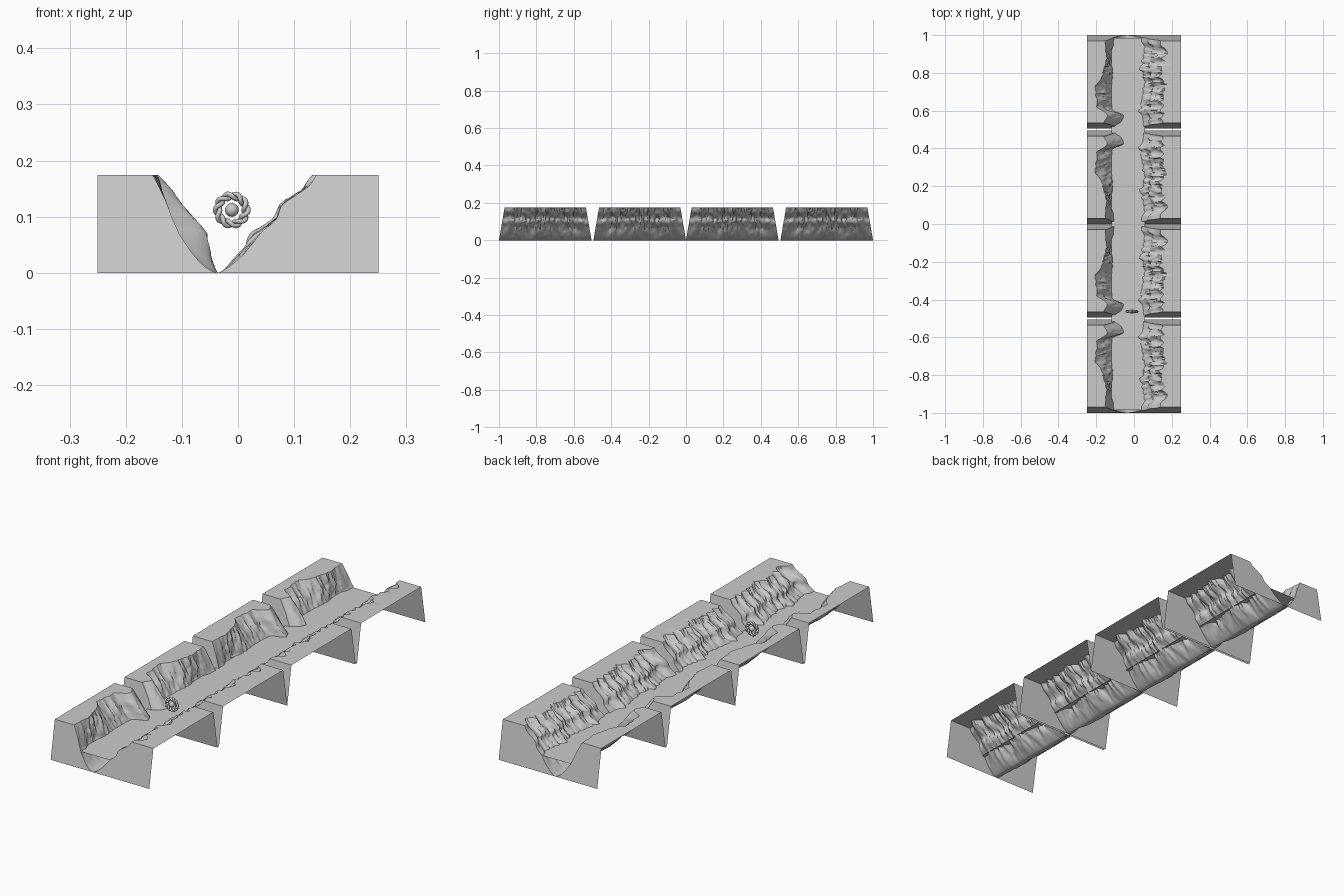
import bpy, bmesh, math
from mathutils import Vector, noise

if "Cube" in bpy.data.objects:
    bpy.data.objects.remove(bpy.data.objects["Cube"])

TOP, WATER, HALF, TAPER = 0.174, 0.07, 0.2475, 0.03
BED_X = -0.035


def sample(points, t):
    """Smooth interpolation through (t, value) pairs."""
    for (a, va), (b, vb) in zip(points, points[1:]):
        if t <= b:
            f = (t - a) / (b - a)
            return va + (vb - va) * f * f * (3 - 2 * f)
    return points[-1][1]


# cliff rim and waterline positions along one canyon section
LEFT_RIM = [(0, -.16), (.1, -.14), (.2, -.195), (.4, -.205), (.6, -.165), (.8, -.145), (1, -.152)]
LEFT_SHORE = [(0, -.1), (.06, -.065), (.12, -.055), (.19, -.115), (.35, -.125), (.6, -.112),
              (.75, -.125), (1, -.105)]
RIGHT_RIM = [(0, .15), (.2, .145), (.4, .17), (.6, .14), (.8, .17), (.92, .155), (1, .14)]
RIGHT_SHORE = [(0, .05), (.2, .03), (.35, .045), (.5, .06), (.65, .035), (.85, .055), (1, .04)]


def rough(x, y, z, octaves):
    return noise.fractal(Vector((x, y, z)), 0.9, 2.0, octaves)


def cross_section(t):
    """Points (x, z) from left edge, over the valley, to the right edge."""
    n = 20
    out = [(-0.25, TOP)]
    lrim, lsh = sample(LEFT_RIM, t), sample(LEFT_SHORE, t)
    rrim, rsh = sample(RIGHT_RIM, t), sample(RIGHT_SHORE, t)
    calm = min(1, 6 * t, 6 * (1 - t)) * 0.75 + 0.25
    lrim += .010 * calm * rough(t * 12, 3, 0, 3)
    rrim += .030 * calm * rough(t * 12, 9, 0, 4)
    out.append(((lrim - 0.25) / 2, TOP))
    # left cliff: vertical flutes
    for i in range(n + 1):
        z = TOP + (WATER - TOP) * i / n
        f = i / n
        d = .013 * calm * math.sin(math.pi * (.1 + .9 * f) * .8) * rough(t * 16, z * 14, 5, 4)
        out.append((lrim + (lsh - lrim) * f ** .9 + d, z))
    # river bed below the water
    for side, shore, power in ((0, lsh, 1.7), (1, rsh, 1.35)):
        m = 10
        for i in range(1, m + 1):
            f = 1 - i / m if side == 0 else i / m
            z = WATER * f ** power
            d = (.012 + .006 * side) * calm * f * rough(t * 16, z * 16, 5 + 8 * side, 4)
            if side == 0:
                d = .013 * calm * f * math.sin(math.pi * .8) * rough(t * 16, z * 14, 5, 4)
            out.append((BED_X + (shore - BED_X) * f + d, z))
    # right cliff: broken ledges
    for i in range(1, n + 1):
        f = i / n
        z = WATER + (TOP - WATER) * f
        d = .018 * calm * (1 - f * .4) * rough(t * 16, z * 16, 13, 4)
        ledge = .010 * math.sin(f * 9 + 2 * rough(t * 6, 2, 2, 2)) * math.sin(math.pi * f)
        zd = .008 * calm * math.sin(math.pi * f) * rough(t * 20, z * 25, 21, 3)
        out.append((rsh + (rrim - rsh) * f + d + ledge, z + zd))
    out += [((rrim + 0.25) / 2, TOP), (0.25, TOP)]
    return out


def make_object(name, bm):
    mesh = bpy.data.meshes.new(name)
    bm.to_mesh(mesh)
    bm.free()
    ob = bpy.data.objects.new(name, mesh)
    bpy.context.collection.objects.link(ob)
    return ob


def smooth(ob, angle):
    bpy.ops.object.select_all(action='DESELECT')
    ob.select_set(True)
    bpy.context.view_layer.objects.active = ob
    bpy.ops.object.shade_smooth_by_angle(angle=math.radians(angle))


def canyon(name, cy, flip):
    bm = bmesh.new()
    rows, steps = [], 96
    for j in range(steps + 1):
        t = j / steps
        s = (2 * t - 1) * (-1 if flip else 1)
        pts = cross_section(t)
        row = [bm.verts.new((x, cy + s * (HALF - TAPER * z / TOP), z)) for x, z in pts]
        # sloping end walls down to the ground
        wall = [bm.verts.new((x, cy + s * HALF, 0)) for x, z in pts] if j in (0, steps) else None
        if j == 0:
            rows.append(wall)
        rows.append(row)
        if j == steps:
            rows.append(wall)
    for a, b in zip(rows, rows[1:]):
        for i in range(len(a) - 1):
            quad = [a[i], a[i + 1], b[i + 1], b[i]]
            bm.faces.new(quad[::-1] if flip else quad)
    smooth(make_object(name, bm), 40)


# four canyon sections, alternately mirrored
for k, cy in enumerate((-.7525, -.2475, .2475, .7525)):
    canyon(f"canyon_section_{k + 1}", cy, k % 2 == 0)

# water surface
bm = bmesh.new()
bm.faces.new([bm.verts.new((x, y, WATER)) for x, y in
              ((-.12, -.985), (.057, -.985), (.057, .985), (-.12, .985))])
make_object("water_surface", bm)

# floating twisted ring made of two strands, with a ball in the middle
CENTRE = Vector((-.011, -.463, .112))
for k in range(2):
    curve = bpy.data.curves.new("ring_strand", 'CURVE')
    curve.dimensions = '3D'
    curve.bevel_depth = .0043
    curve.bevel_resolution = 2
    sp = curve.splines.new('POLY')
    count = 100
    sp.points.add(count - 1)
    for i in range(count):
        a = 2 * math.pi * i / count
        b = 5 * a + k * math.pi
        r = .0253 + .0043 * math.cos(b)
        p = CENTRE + Vector((r * math.cos(a), .0043 * math.sin(b), r * math.sin(a)))
        sp.points[i].co = (*p, 1)
    sp.use_cyclic_u = True
    ob = bpy.data.objects.new(f"ring_strand_{k + 1}", curve)
    bpy.context.collection.objects.link(ob)

bpy.ops.mesh.primitive_uv_sphere_add(segments=24, ring_count=12, radius=.0122, location=CENTRE)
ball = bpy.context.object
ball.name = "ring_ball"
smooth(ball, 60)
